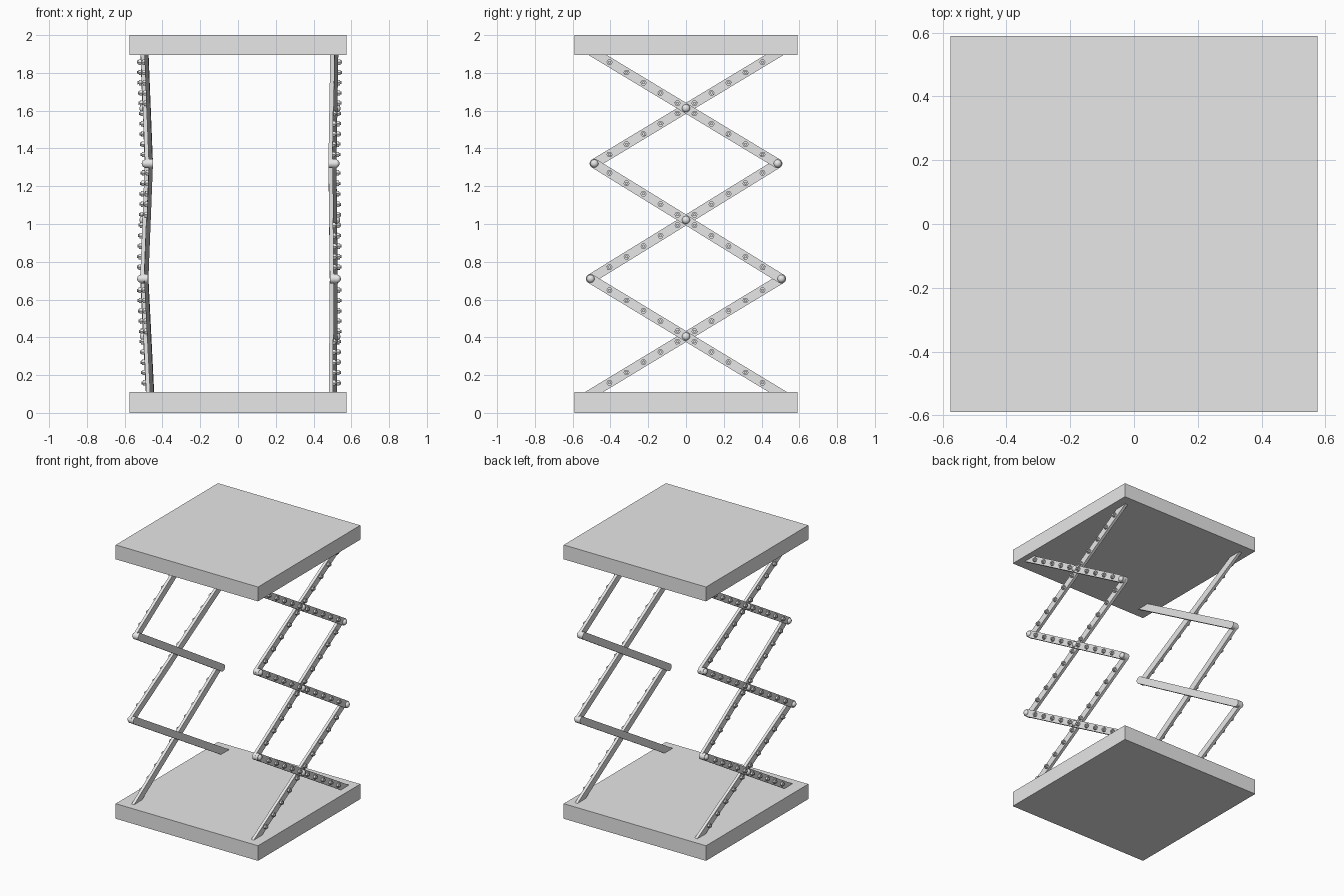
import bpy, bmesh
from math import pi, cos, sin
from mathutils import Matrix, Vector

cube = bpy.data.objects.get("Cube")
if cube:
    bpy.data.objects.remove(cube, do_unlink=True)

grey = bpy.data.materials.new("light_grey_metal")
grey.use_nodes = True
grey.diffuse_color = (0.8, 0.8, 0.8, 1)
grey.node_tree.nodes["Principled BSDF"].inputs["Base Color"].default_value = (0.8, 0.8, 0.8, 1)

ARM_RADIUS = 0.025      # half the arm width, also its end rounding
ARM_THICK = 0.021
NUT_PITCH = 0.09


def finish(bm, name, smooth=False):
    bmesh.ops.recalc_face_normals(bm, faces=bm.faces)
    mesh = bpy.data.meshes.new(name)
    bm.to_mesh(mesh)
    bm.free()
    mesh.materials.append(grey)
    obj = bpy.data.objects.new(name, mesh)
    bpy.context.collection.objects.link(obj)
    if smooth:
        bpy.ops.object.select_all(action='DESELECT')
        obj.select_set(True)
        bpy.context.view_layer.objects.active = obj
        bpy.ops.object.shade_smooth_by_angle(angle=pi / 6)
    return obj


def plate(name, low, high):
    bm = bmesh.new()
    size = Matrix.Diagonal((1.15, 1.18, high - low, 1))
    bmesh.ops.create_cube(bm, size=1, matrix=Matrix.Translation((0, 0, (low + high) / 2)) @ size)
    finish(bm, name)


def arm_frame(start, end, side):
    """Local x runs along the arm, local z points outward."""
    along = (end - start).normalized()
    out = Vector((side, 0, 0))
    out = (out - along * out.dot(along)).normalized()
    across = out.cross(along)
    return Matrix.Translation(start) @ Matrix((along, across, out)).transposed().to_4x4()


def arm(name, frame, length):
    """Flat bar with rounded ends."""
    bm = bmesh.new()
    outline = []
    for centre, turn in ((length, -pi / 2), (0, pi / 2)):
        for i in range(9):
            a = turn + pi * i / 8
            outline.append((centre + ARM_RADIUS * cos(a), ARM_RADIUS * sin(a), -ARM_THICK / 2))
    face = bm.faces.new([bm.verts.new(p) for p in outline])
    top = bmesh.ops.extrude_face_region(bm, geom=[face])["geom"]
    bmesh.ops.translate(bm, vec=(0, 0, ARM_THICK),
                        verts=[v for v in top if isinstance(v, bmesh.types.BMVert)])
    bm.transform(frame)
    finish(bm, name, smooth=True)


def nuts(name, frame, places):
    """Row of hexagonal nuts with bolt tips on the outward face."""
    bm = bmesh.new()
    for x in places:
        for sides, radius, height in ((6, 0.016, 0.013), (10, 0.008, 0.021)):
            spot = Matrix.Translation((x, 0, ARM_THICK / 2 + height / 2))
            bmesh.ops.create_cone(bm, cap_ends=True, segments=sides, radius1=radius,
                                  radius2=radius, depth=height, matrix=frame @ spot)
    finish(bm, name)


def rivets(name, frame, places):
    """Domed pivot heads on the outward face."""
    bm = bmesh.new()
    for x in places:
        spot = Matrix.Translation((x, 0, ARM_THICK / 2)) @ Matrix.Diagonal((1, 1, 0.8, 1))
        bmesh.ops.create_uvsphere(bm, u_segments=16, v_segments=8, radius=0.021,
                                  matrix=frame @ spot)
    finish(bm, name, smooth=True)


# Platforms
plate("base_platform", 0, 0.11)
plate("top_platform", 1.895, 2)

# Pivot levels: height and half spread, then the sideways lean of each side
levels = ((0.09, 0.52), (0.71, 0.505), (1.32, 0.485), (1.92, 0.51))
lean = {"left": (1, (0.502, 0.507, 0.5, 0.51)),
        "right": (-1, (0.465, 0.496, 0.472, 0.496))}

for side_name, (side, offsets) in lean.items():
    for i in range(3):
        (z0, y0), (z1, y1) = levels[i], levels[i + 1]
        for layer, depth in (("outer", 1), ("inner", -1)):
            slope = side * depth
            shift = depth * ARM_THICK / 2
            start = Vector((side * (offsets[i] + shift), slope * y0, z0))
            end = Vector((side * (offsets[i + 1] + shift), -slope * y1, z1))
            length = (end - start).length
            frame = arm_frame(start, end, side)
            tag = f"{side_name}_{layer}_{i + 1}"
            arm("arm_" + tag, frame, length)

            # Nuts spread both ways from the crossing point
            per_y = length / (y0 + y1)
            middle = y0 * per_y
            places = [middle + d * (0.5 + k) * NUT_PITCH * per_y
                      for d in (-1, 1) for k in range(5)]
            nuts("nuts_" + tag, frame, places)

            # Pivots at the crossing and at the free elbows
            if layer == "outer":
                pivots = [middle]
                if i > 0:
                    pivots.append(0)
                if i < 2:
                    pivots.append(length)
                rivets("pivots_" + tag, frame, pivots)
